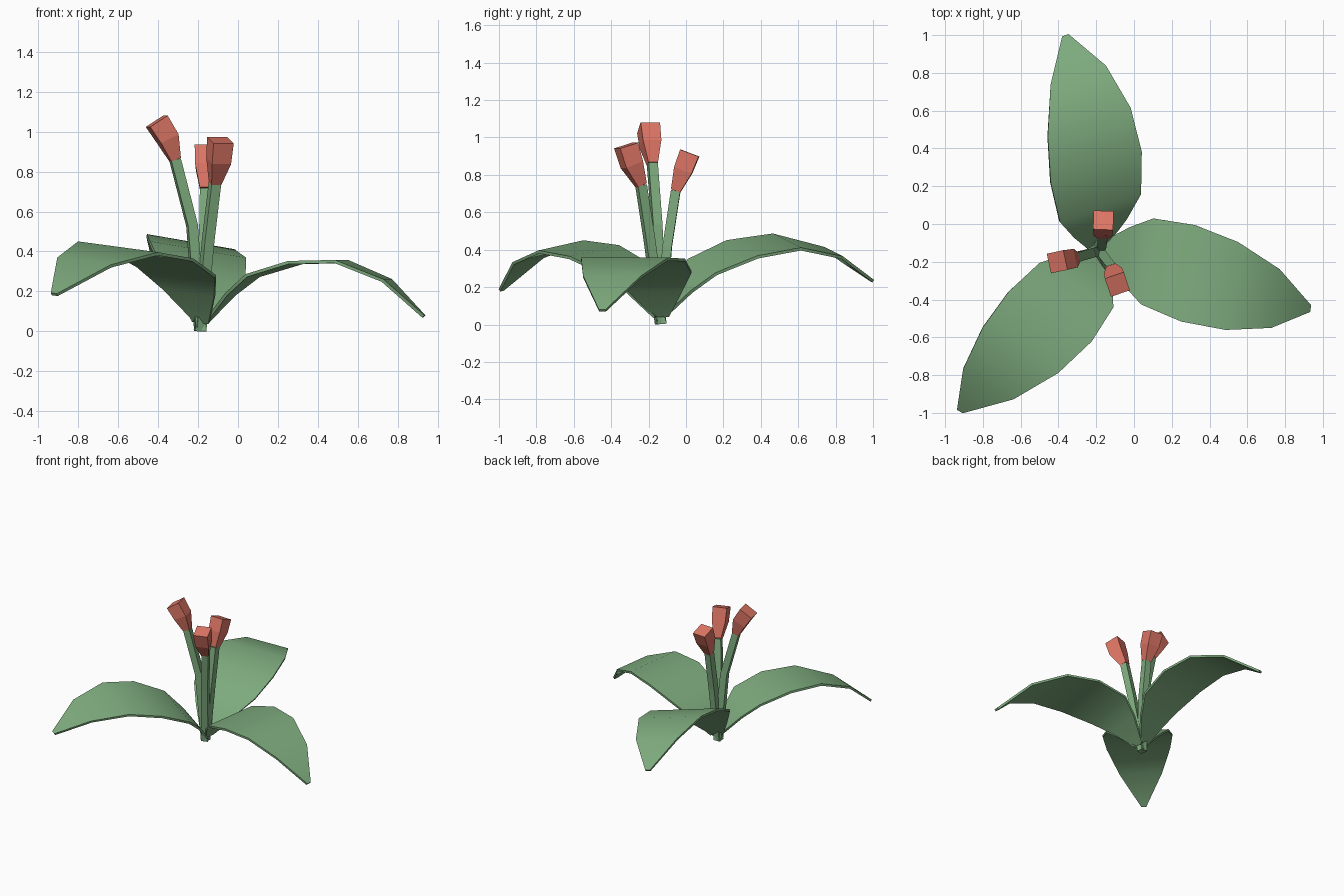
import bpy
import bmesh
import math
from mathutils import Vector

cube = bpy.data.objects.get("Cube")
if cube:
    bpy.data.objects.remove(cube)


def make_material(name, colour):
    mat = bpy.data.materials.new(name)
    mat.use_nodes = True
    mat.diffuse_color = (*colour, 1)
    mat.node_tree.nodes["Principled BSDF"].inputs["Base Color"].default_value = (*colour, 1)
    return mat


green = make_material("leaf green", (0.21, 0.41, 0.21))
coral = make_material("bud coral", (0.73, 0.18, 0.13))


def loft(name, path, side, widths, depths, mat, smooth=False):
    """Four-sided tube along a path; widths run along side, depths across it."""
    bm = bmesh.new()
    rings = []
    last = len(path) - 1
    for i, (p, w, d) in enumerate(zip(path, widths, depths)):
        before = (p - path[max(i - 1, 0)]).normalized()
        after = (path[min(i + 1, last)] - p).normalized()
        up = side.cross(before + after).normalized()
        rings.append([bm.verts.new(p + side * w * a + up * d * b)
                      for a, b in ((-1, -1), (1, -1), (1, 1), (-1, 1))])
    for lower, upper in zip(rings, rings[1:]):
        for k in range(4):
            n = (k + 1) % 4
            bm.faces.new((lower[k], lower[n], upper[n], upper[k]))
    bm.faces.new(rings[0])
    bm.faces.new(rings[-1])
    bmesh.ops.recalc_face_normals(bm, faces=bm.faces)
    mesh = bpy.data.meshes.new(name)
    bm.to_mesh(mesh)
    bm.free()
    mesh.materials.append(mat)
    obj = bpy.data.objects.new(name, mesh)
    bpy.context.collection.objects.link(obj)
    if smooth:
        bpy.ops.object.select_all(action="DESELECT")
        obj.select_set(True)
        bpy.context.view_layer.objects.active = obj
        bpy.ops.object.shade_smooth_by_angle(angle=math.radians(35))
    return obj


# Shared leaf shape: fraction along the chord, height over it, half width
LEAF = [(0, 0, 0.04), (0.115, 0.137, 0.15), (0.22, 0.228, 0.23), (0.417, 0.287, 0.258),
        (0.628, 0.286, 0.235), (0.835, 0.185, 0.157), (1, 0, 0.018)]


def leaf(name, base, tip, across):
    base, across = Vector(base), Vector(across).normalized()
    chord = Vector(tip) - base
    normal = chord.cross(across).normalized()
    if normal.z < 0:
        normal = -normal
    path = [base + chord * t + normal * h for t, h, w in LEAF]
    loft(name, path, across, [row[2] for row in LEAF], [0.008] * len(LEAF), green, True)


# Three arching leaves
leaf("left_leaf", (-0.16, -0.13, 0.045), (0.93, -0.447, 0.075), (0.14, 0.99, 0))
leaf("back_leaf", (-0.19, -0.13, 0.045), (-0.363, 0.995, 0.235), (0.93, 0.32, -0.16))
leaf("front_right_leaf", (-0.18, -0.15, 0.045), (-0.92, -0.988, 0.185), (0.85, -0.51, -0.115))


def flower(name, bend, neck, middle, top):
    root = Vector((-0.19, -0.135, 0.004))
    bend, neck, middle, top = map(Vector, (bend, neck, middle, top))
    lean = top - neck
    side = Vector((-lean.y, lean.x, 0)).normalized()
    stem_size = [0.025] * 3
    loft(name + "_stem", [root, bend, neck], side, stem_size, stem_size, green)
    bud_size = [0.026, 0.05, 0.053]
    loft(name + "_bud", [neck, middle, top], side, bud_size, bud_size, coral)


# Three stems with flared square buds
flower("right_flower", (-0.23, -0.155, 0.53), (-0.315, -0.18, 0.86),
       (-0.352, -0.19, 0.965), (-0.407, -0.2, 1.052))
flower("front_flower", (-0.15, -0.195, 0.45), (-0.115, -0.24, 0.745),
       (-0.097, -0.29, 0.855), (-0.088, -0.32, 0.957))
flower("back_flower", (-0.17, -0.1, 0.42), (-0.165, -0.055, 0.715),
       (-0.163, -0.015, 0.825), (-0.162, 0.02, 0.917))
